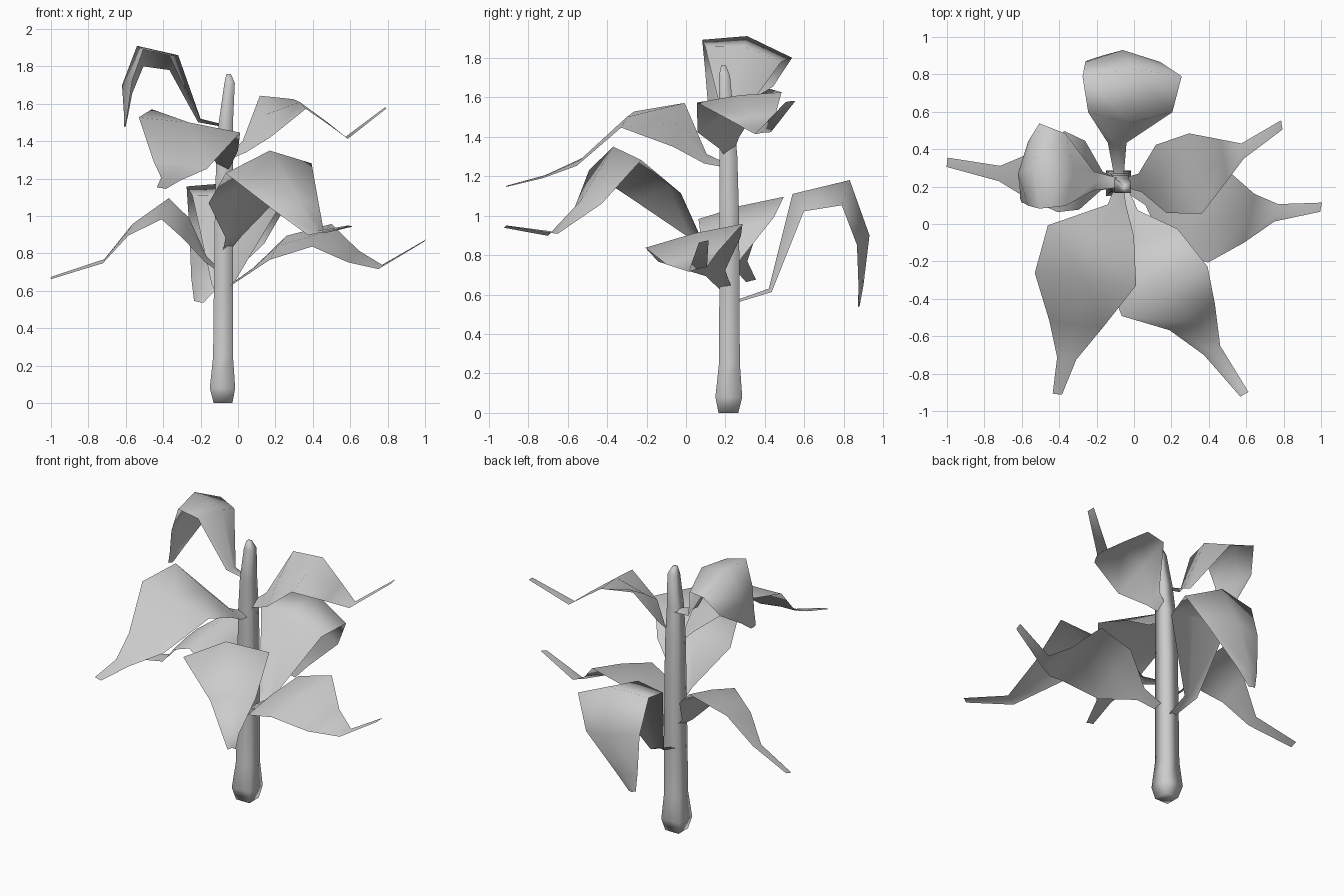
import bpy, bmesh
from math import cos, sin, pi, radians
from mathutils import Vector


def finish(name, bm):
    me = bpy.data.meshes.new(name)
    bm.to_mesh(me)
    bm.free()
    ob = bpy.data.objects.new(name, me)
    bpy.context.collection.objects.link(ob)
    for poly in me.polygons:
        poly.use_smooth = True
    return ob


# Stem: square tapering rings (x, y, z, half width), smooth shaded
def stem(rings, sides=4):
    bm = bmesh.new()
    loops = []
    for x, y, z, h in rings:
        r = h / cos(pi / sides)
        angles = [2 * pi * (i + 0.5) / sides for i in range(sides)]
        loops.append([bm.verts.new((x + r * cos(t), y + r * sin(t), z)) for t in angles])
    for a, b in zip(loops, loops[1:]):
        for i in range(sides):
            j = (i + 1) % sides
            bm.faces.new((a[i], a[j], b[j], b[i]))
    bm.faces.new(loops[0][::-1])
    bm.faces.new(loops[-1])
    finish("stem", bm)


# Leaf: midrib path, with edges set out sideways; roll tilts it, fold bends both edges under
WIDTHS = (0.025, 0.05, 0.225, 0.265, 0.14, 0.05, 0.025)


def leaf(name, azimuth, scale, roll, fold, path, curl_widths=None):
    a = radians(azimuth)
    side = Vector((-sin(a), cos(a), 0))
    pts = [Vector(p) for p in path]
    widths = list(WIDTHS)
    if curl_widths:
        widths[4:6] = curl_widths
    bm = bmesh.new()
    rows = []
    for i, mid in enumerate(pts):
        w = widths[i] * (scale if 1 < i < 6 else 1)
        tilt = roll[0] if i < 3 else roll[1]
        tangent = pts[min(i + 1, len(pts) - 1)] - pts[max(i - 1, 0)]
        normal = tangent.cross(side).normalized()
        rows.append([bm.verts.new(mid + w * (side * s + Vector((0, 0, s * tilt))
                                             - normal * abs(s) * fold))
                     for s in (-1, 0, 1)])
    for r0, r1 in zip(rows, rows[1:]):
        for k in (0, 1):
            bm.faces.new((r0[k], r1[k], r1[k + 1], r0[k + 1]))
    finish(name, bm)


stem([(-0.08, 0.215, 0.0, 0.05), (-0.083, 0.217, 0.08, 0.068),
      (-0.08, 0.22, 0.25, 0.053), (-0.078, 0.22, 0.62, 0.051),
      (-0.075, 0.22, 1.0, 0.049), (-0.072, 0.215, 1.3, 0.045),
      (-0.065, 0.205, 1.5, 0.038), (-0.045, 0.195, 1.71, 0.028),
      (-0.05, 0.19, 1.76, 0.012)])

# Two drooping leaves with strongly curled tips
leaf("back_leaf", 90, 1.0, (0.2, 0.2), 0.32,
     [(-0.08, 0.25, 0.57), (-0.09, 0.42, 0.63), (-0.02, 0.54, 1.11),
      (-0.01, 0.83, 1.18), (-0.06, 0.93, 0.9), (-0.17, 0.9, 0.65),
      (-0.21, 0.88, 0.54)], (0.2, 0.08))
leaf("top_left_leaf", 180, 0.86, (0.2, 0.2), 0.32,
     [(-0.08, 0.22, 1.49), (-0.2, 0.23, 1.52), (-0.32, 0.29, 1.86),
      (-0.54, 0.31, 1.91), (-0.62, 0.27, 1.7), (-0.61, 0.18, 1.55),
      (-0.61, 0.14, 1.48)], (0.2, 0.08))

# Five spreading leaves with long pointed tips
leaf("front_left_leaf", -97, 1.03, (-0.48, -0.15), 0.05,
     [(-0.08, 0.19, 1.26), (-0.09, 0.1, 1.29), (-0.23, -0.03, 1.47),
      (-0.26, -0.3, 1.5), (-0.31, -0.54, 1.28), (-0.36, -0.72, 1.2),
      (-0.41, -0.91, 1.15)])
leaf("front_right_leaf", -60, 1.0, (0.1, 0.1), 0.36,
     [(-0.06, 0.19, 0.83), (-0.03, 0.06, 0.9), (0.01, -0.09, 1.15),
      (0.17, -0.37, 1.35), (0.33, -0.53, 1.08), (0.42, -0.68, 0.92),
      (0.59, -0.91, 0.95)])
leaf("lower_left_leaf", 175, 0.82, (-0.3, -0.26), 0.05,
     [(-0.1, 0.22, 0.71), (-0.17, 0.23, 0.77), (-0.27, 0.26, 0.94),
      (-0.39, 0.28, 1.05), (-0.58, 0.26, 0.93), (-0.72, 0.27, 0.76),
      (-1.0, 0.33, 0.67)])
leaf("upper_right_leaf", 9, 0.82, (0.6, 0.12), 0.05,
     [(-0.05, 0.22, 1.32), (0.03, 0.22, 1.37), (0.14, 0.24, 1.54),
      (0.33, 0.27, 1.61), (0.48, 0.34, 1.5), (0.58, 0.39, 1.42),
      (0.79, 0.53, 1.58)])
leaf("lower_right_leaf", -12, 0.95, (0.3, 0.24), 0.05,
     [(-0.06, 0.21, 0.62), (0.07, 0.15, 0.71), (0.21, 0.07, 0.84),
      (0.45, 0.04, 0.91), (0.62, 0.03, 0.79), (0.76, 0.06, 0.73),
      (1.0, 0.09, 0.87)])
